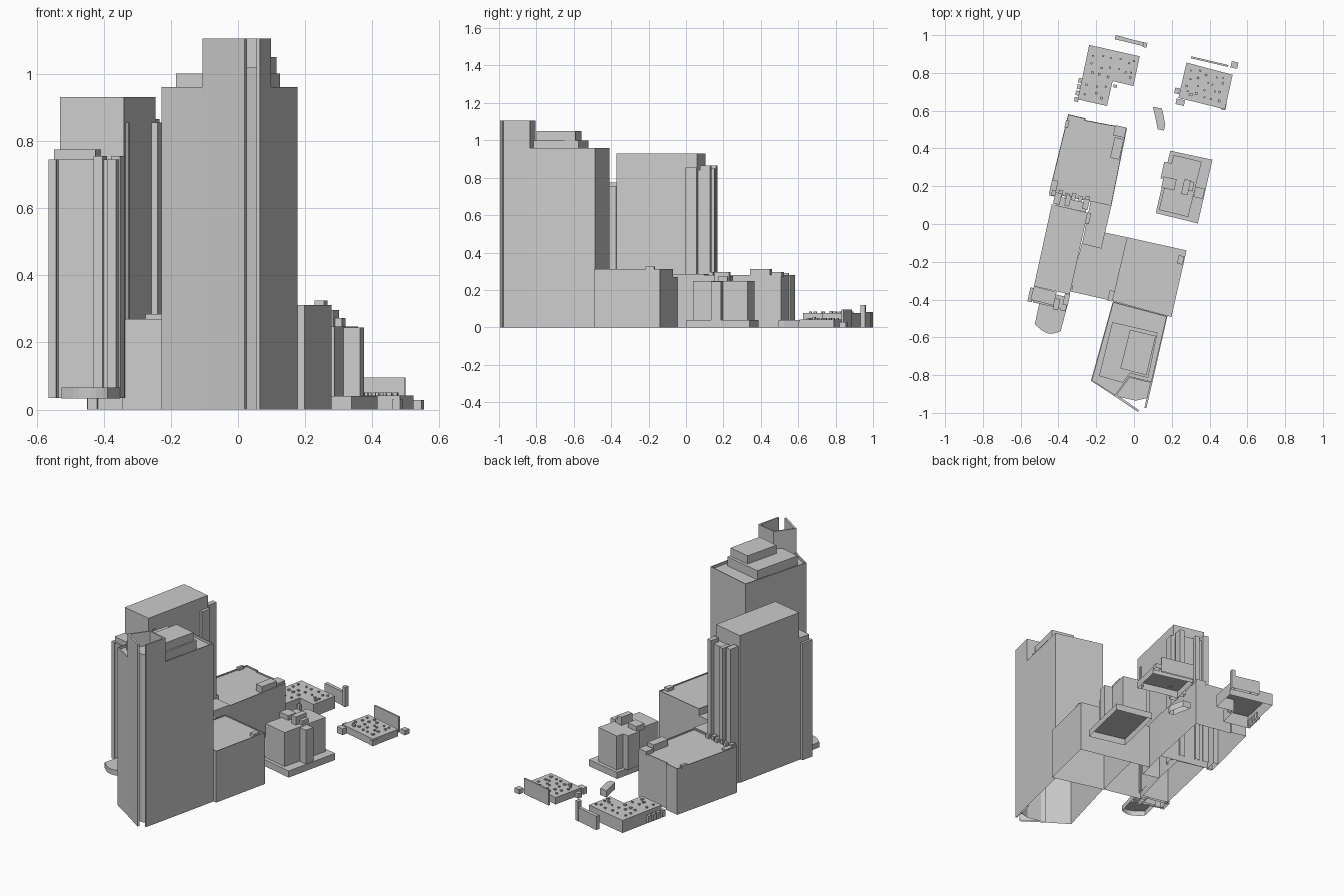
import bpy, bmesh, math, random
from mathutils import Vector

random.seed(4)
U = Vector((0.976, -0.217))   # street grid directions, turned about 12.5 degrees
V = Vector((0.217, 0.976))


def prism(name, pts, z0, z1, rim=0, drop=0):
    """Open-bottomed extruded footprint, optionally with a roof parapet."""
    area = sum(a[0] * b[1] - b[0] * a[1] for a, b in zip(pts, pts[1:] + pts[:1]))
    if area < 0:
        pts = pts[::-1]
    bm = bmesh.new()
    low = [bm.verts.new((x, y, z0)) for x, y in pts]
    top = [bm.verts.new((x, y, z1)) for x, y in pts]
    n = len(pts)
    for i in range(n):
        j = (i + 1) % n
        bm.faces.new((low[i], low[j], top[j], top[i]))
    roof = bm.faces.new(top)
    if rim:
        bm.normal_update()
        bmesh.ops.inset_region(bm, faces=[roof], thickness=rim)
        inner = bmesh.ops.extrude_discrete_faces(bm, faces=[roof])["faces"][0]
        bmesh.ops.translate(bm, verts=inner.verts[:], vec=(0, 0, -drop))
    bm.normal_update()
    me = bpy.data.meshes.new(name)
    bm.to_mesh(me)
    bm.free()
    ob = bpy.data.objects.new(name, me)
    bpy.context.collection.objects.link(ob)
    return ob


def box(name, x, y, w, d, z0, z1):
    """Box centred at x, y and aligned with the street grid."""
    c = Vector((x, y))
    pts = [tuple(c + U * (w / 2 * i) + V * (d / 2 * j))
           for i, j in ((-1, -1), (1, -1), (1, 1), (-1, 1))]
    return prism(name, pts, z0, z1)


def wall(name, p, q, t, z0, z1):
    """Thin wall from p to q, thickened to the left."""
    p, q = Vector(p), Vector(q)
    n = Vector((p.y - q.y, q.x - p.x)).normalized() * t
    return prism(name, [tuple(v) for v in (p, q, q + n, p + n)], z0, z1)


def vents(name, corner, w, d, nu, nv, z):
    """Jittered grid of small roof vents, from a south-west corner."""
    for i in range(nu):
        for j in range(nv):
            p = (Vector(corner) + U * (w * (i + random.uniform(.25, .75)) / nu)
                 + V * (d * (j + random.uniform(.25, .75)) / nv))
            s = random.uniform(.008, .014)
            box(name, p.x, p.y, s, s, z, z + .008)


# Front tower with pointed south end
A, B, C = (-.105, -.91), (-.026, -.805), (.098, -.835)
tip_w, tip_e = (.02, -.995), (.065, -.975)
D, E = (.075, -.92), (.01, -.935)
prism("front_tower", [(-.112, -.41), (.177, -.487), C, D, E, A, (-.228, -.83)],
      0, .96, .008, .015)
prism("crown_core", [A, B, C, D, E], .9, 1.02)
wall("crown_fin_west", A, tip_w, .012, 0, 1.105)
wall("crown_fin_east", tip_e, C, .01, 0, 1.105)
wall("crown_wall_north", C, B, .008, .945, 1.105)
wall("crown_wall_northwest", B, A, .008, .945, 1.105)
prism("penthouse_lower", [(-.115, -.52), (.125, -.575), (.075, -.815), (-.02, -.79),
                          (-.06, -.84), (-.185, -.805)], .945, 1.0)
prism("penthouse_upper", [(-.021, -.56), (.115, -.592), (.066, -.8), (-.072, -.765)],
      1.0, 1.05)

# Podium behind the front tower
prism("podium_east", [(-.037, -.07), (.278, -.14), (.198, -.492), (-.116, -.407)],
      0, .312, .006, .006)
prism("podium_west", [(-.345, -.355), (-.116, -.407), (-.037, -.07), (-.155, -.045),
                      (-.175, -.125), (-.275, -.1)], 0, .27)
prism("podium_annex", [(-.23, .12), (-.12, .095), (-.173, -.13), (-.275, -.105)], 0, .285)
box("podium_roof_unit", .247, -.19, .03, .045, .30, .325)
box("podium_stair_unit", -.122, -.38, .025, .055, .26, .29)

# West tower
prism("west_tower_slab", [(-.53, -.33), (-.34, -.372), (-.245, .06), (-.435, .105)], .035, .93)
prism("west_tower_north_bay", [(-.415, .1), (-.255, .063), (-.245, .11), (-.405, .147)],
      .035, .84)
for x, y, w, d, h in ((-.405, .135, .035, .06, .865), (-.35, .125, .025, .06, .85),
                      (-.255, .105, .03, .055, .865), (-.243, .03, .02, .06, .855),
                      (-.332, -.335, .015, .02, .855)):
    box("west_tower_pier", x, y, w, d, .035, h)
prism("west_tower_south_bay", [(-.545, -.345), (-.36, -.385), (-.375, -.45), (-.535, -.415)],
      .035, .745)
prism("south_bay_top", [(-.53, -.33), (-.41, -.36), (-.425, -.432), (-.548, -.4)], .035, .775)
box("south_bay_pier_west", -.545, -.375, .024, .075, .035, .745)
for x, y, h in ((-.41, -.425, .755), (-.37, -.43, .745), (-.358, -.4, .755)):
    box("south_bay_pier_east", x, y, .028, .06, .035, h)

# Curved entrance canopy
arc = []
for i in range(9):
    t = i / 8
    arc.append((-.525 + .137 * t, -.53 - .037 * t - .03 * math.sin(math.pi * t)))
prism("entrance_canopy", [(-.497, -.40)] + arc + [(-.352, -.43)], .033, .065)

# North block
prism("north_block", [(-.348, .582), (-.258, .56), (-.258, .55), (-.037, .508), (-.12, .095),
                      (-.45, .165)], 0, .28, .006, .008)
box("north_roof_house", -.075, .49, .06, .055, .27, .295)
box("north_roof_tower", -.09, .4, .05, .11, .27, .312)
box("north_corner_unit", -.355, .53, .018, .04, .27, .29)
for i in range(6):
    p = Vector((-.425, .165)) + U * (.036 * i)
    box("north_terrace_unit", p.x, p.y, .022, .03 + .015 * (i % 2), .27, .295)
box("north_west_bay", -.425, .19, .03, .085, 0, .285)

# East building on its base slab
prism("east_base", [(.192, .388), (.415, .34), (.338, .003), (.115, .058)], 0, .04)
prism("east_building", [(.21, .365), (.358, .33), (.287, .037), (.132, .075), (.16, .19)],
      .04, .247)
box("east_side_bay", .345, .165, .05, .055, .04, .245)
box("east_west_bay", .175, .28, .05, .09, .04, .247)
box("east_roof_unit_west", .185, .215, .07, .06, .24, .275)
box("east_roof_unit_mid", .275, .195, .035, .08, .24, .297)
box("east_roof_unit_right", .3, .2, .03, .05, .24, .272)

# Low L-shaped building in the north-west
prism("low_l_building", [(-.237, .948), (.03, .888), (-.003, .73), (-.113, .757),
                         (-.143, .625), (-.298, .66)], 0, .076)
vents("l_roof_vent", (-.28, .675), .13, .26, 3, 5, .076)
vents("l_roof_vent", (-.1, .785), .1, .12, 3, 2, .076)
for i in range(4):
    p = Vector((-.305, .66)) + V * (.034 * i)
    box("l_side_unit", p.x, p.y, .022, .024, .01, .05)
box("l_back_unit", -.1, .73, .02, .015, 0, .05)
box("l_corner_unit", -.02, .775, .012, .014, .07, .088)

# Low north-east building
prism("low_ne_building", [(.278, .855), (.522, .79), (.482, .607), (.235, .668)], 0, .042)
vents("ne_roof_vent", (.255, .68), .22, .16, 5, 4, .042)
for x, y, w, d, h in ((.245, .645, .045, .03, .038), (.228, .705, .025, .03, .03),
                      (.475, .625, .025, .04, .03)):
    box("ne_side_unit", x, y, w, d, 0, h)
box("ne_roof_unit", .3, .685, .02, .015, .04, .055)

# Freestanding screens, kiosk and small wedge-shaped hut
wall("ne_screen", (.3, .878), (.497, .832), .01, 0, .095)
box("kiosk", .532, .842, .036, .034, 0, .028)
wall("north_screen", (-.1, .978), (.065, .938), .02, 0, .083)
box("north_screen_end", -.075, .983, .05, .022, 0, .083)
box("north_screen_post", .058, .948, .022, .026, 0, .12)
prism("wedge_hut", [(.10, .62), (.148, .612), (.166, .525), (.158, .495), (.125, .502),
                    (.118, .54)], 0, .04)
